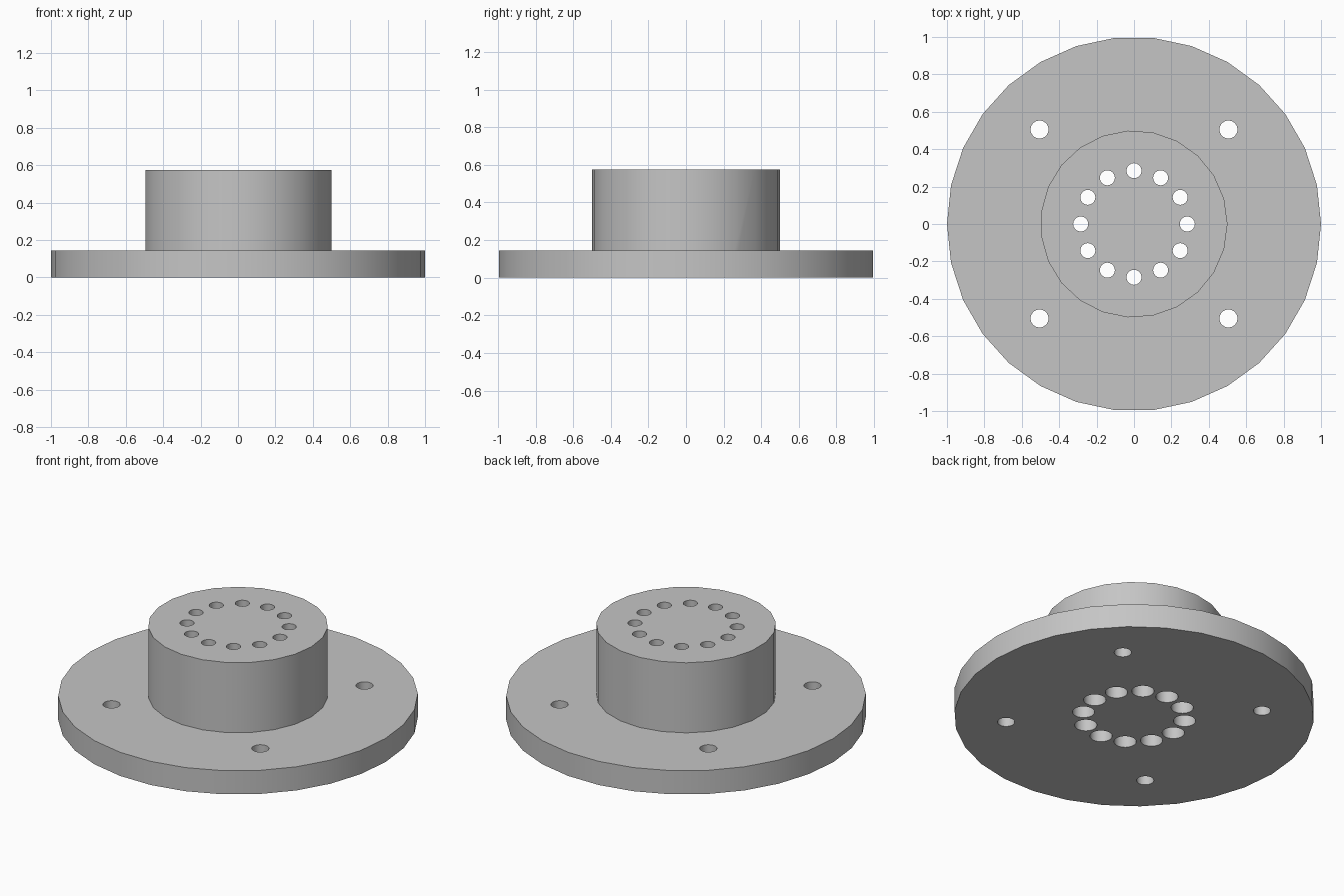
import bpy, bmesh
from math import cos, sin, pi, radians

FLANGE_TOP, TOP = 0.145, 0.575
BORE_DEPTH = 0.3

if "Cube" in bpy.data.objects:
    bpy.data.objects.remove(bpy.data.objects["Cube"], do_unlink=True)

grey = bpy.data.materials.new("plain grey")
grey.use_nodes = True
colour = (0.56, 0.56, 0.56, 1)
grey.diffuse_color = colour
grey.node_tree.nodes["Principled BSDF"].inputs["Base Color"].default_value = colour


def lathe(bm, profile, sides, x=0, y=0):
    """Closed solid turned from (radius, height) pairs listed upwards."""
    rings = [[bm.verts.new((x + r * cos(2 * pi * i / sides),
                            y + r * sin(2 * pi * i / sides), z))
              for i in range(sides)] for r, z in profile]
    for low, high in zip(rings, rings[1:]):
        for i in range(sides):
            j = (i + 1) % sides
            bm.faces.new((low[i], low[j], high[j], high[i]))
    bm.faces.new(rings[0][::-1])
    bm.faces.new(rings[-1])


def make_object(name, bm):
    mesh = bpy.data.meshes.new(name)
    bm.to_mesh(mesh)
    bm.free()
    mesh.materials.append(grey)
    obj = bpy.data.objects.new(name, mesh)
    bpy.context.collection.objects.link(obj)
    return obj


def combine(target, tool, operation):
    bpy.ops.object.select_all(action="DESELECT")
    bpy.context.view_layer.objects.active = target
    target.select_set(True)
    mod = target.modifiers.new(operation.lower(), "BOOLEAN")
    mod.object, mod.operation, mod.solver = tool, operation, "EXACT"
    bpy.ops.object.modifier_apply(modifier=mod.name)
    bpy.data.objects.remove(tool, do_unlink=True)


# Wide round flange
bm = bmesh.new()
lathe(bm, [(1, 0), (1, FLANGE_TOP)], 30)
hub = make_object("flanged_hub", bm)

# Raised boss, sunk into the flange
bm = bmesh.new()
lathe(bm, [(0.5, 0.05), (0.5, TOP)], 23)
combine(hub, make_object("boss", bm), "UNION")

# Four mounting holes and a ring of twelve counterbored holes
bm = bmesh.new()
for x in (-0.505, 0.505):
    for y in (-0.505, 0.505):
        lathe(bm, [(0.048, -0.1), (0.048, 0.3)], 32, x, y)
for i in range(12):
    a = radians(30 * i)
    lathe(bm, [(0.062, -0.1), (0.062, BORE_DEPTH), (0.04, BORE_DEPTH), (0.04, 0.7)],
          32, 0.285 * cos(a), 0.285 * sin(a))
cutter = make_object("hole_cutter", bm)
cutter.hide_render = True
combine(hub, cutter, "DIFFERENCE")

# Smooth round walls, sharp rims
bpy.ops.object.shade_smooth_by_angle(angle=radians(30))
